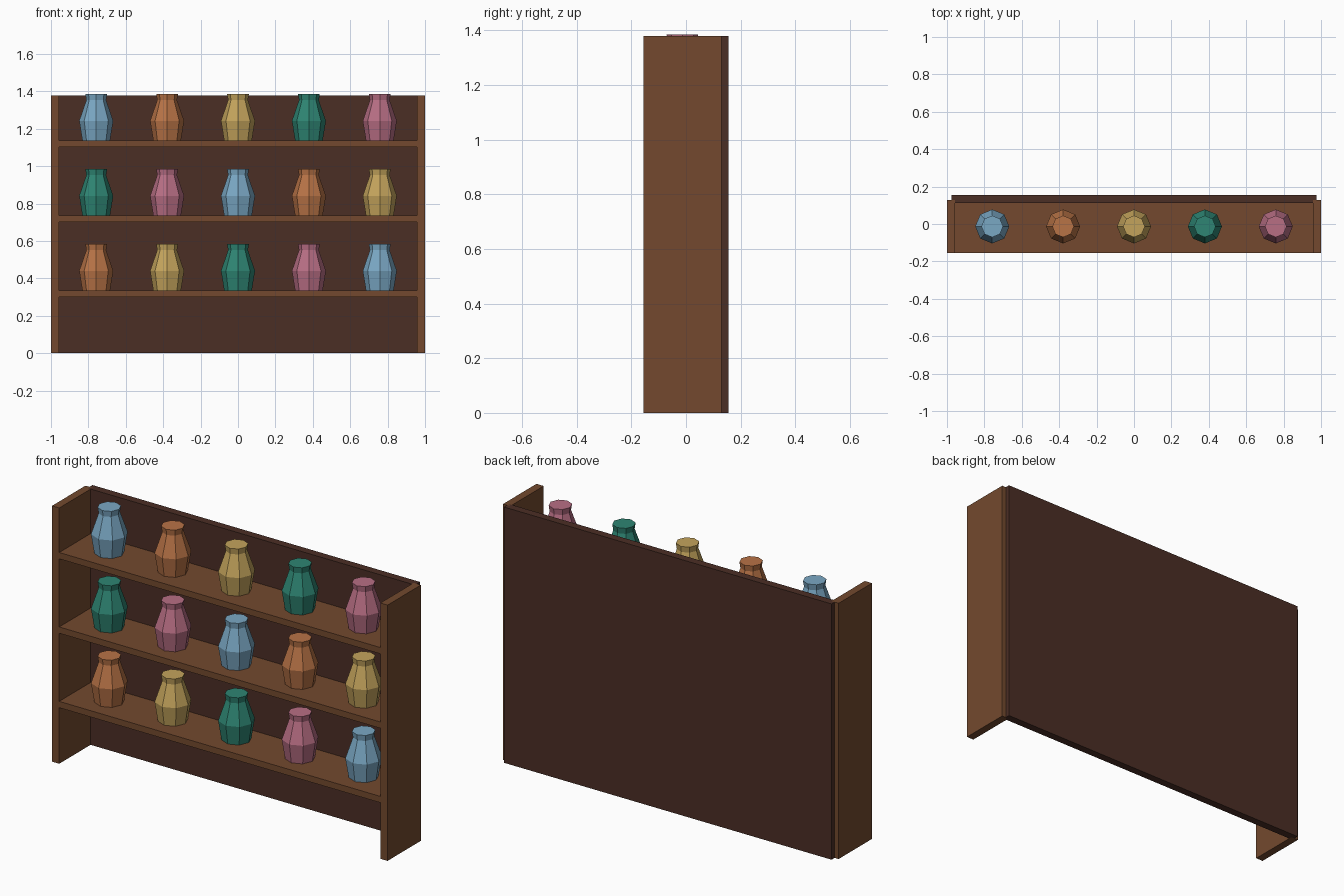
import bpy, bmesh, math

if "Cube" in bpy.data.objects:
    bpy.data.objects.remove(bpy.data.objects["Cube"])


def material(name, rgb):
    m = bpy.data.materials.new(name)
    m.diffuse_color = (*[(c / 255 / 12.92 if c < 11 else ((c / 255 + 0.055) / 1.055) ** 2.4) for c in rgb], 1)
    m.use_nodes = True
    m.node_tree.nodes["Principled BSDF"].inputs["Base Color"].default_value = m.diffuse_color
    return m


wood = material("warm wood", (115, 73, 46))
dark = material("dark wood", (75, 46, 37))
glazes = {
    "blue": material("blue glaze", (122, 168, 196)),
    "orange": material("orange glaze", (184, 115, 70)),
    "yellow": material("yellow glaze", (196, 164, 92)),
    "green": material("green glaze", (46, 133, 115)),
    "pink": material("pink glaze", (184, 110, 132)),
}


def finish(name, bm, mat):
    bmesh.ops.recalc_face_normals(bm, faces=bm.faces)
    mesh = bpy.data.meshes.new(name)
    bm.to_mesh(mesh)
    bm.free()
    mesh.materials.append(mat)
    ob = bpy.data.objects.new(name, mesh)
    bpy.context.collection.objects.link(ob)
    return ob


def box(name, lo, hi, mat):
    bm = bmesh.new()
    bmesh.ops.create_cube(bm, size=1)
    for v in bm.verts:
        v.co = [(a + b) / 2 + c * (b - a) for a, b, c in zip(lo, hi, v.co)]
    return finish(name, bm, mat)


# Lathed faceted vase: (radius, height) rings, capped at both ends
PROFILE = [(0.074, 0), (0.091, 0.105), (0.053, 0.215), (0.058, 0.247)]
SIDES = 8


def vase(name, x, y, z, mat):
    bm = bmesh.new()
    rings = []
    for r, h in PROFILE:
        rings.append([bm.verts.new((x + r * math.sin(a), y - r * math.cos(a), z + h))
                      for a in (math.tau * i / SIDES for i in range(SIDES))])
    for low, high in zip(rings, rings[1:]):
        for i in range(SIDES):
            j = (i + 1) % SIDES
            bm.faces.new((low[i], low[j], high[j], high[i]))
    bm.faces.new(rings[0])
    bm.faces.new(rings[-1])
    return finish(name, bm, mat)


# Cabinet: side panels and back panel
for side, s in (("left", -1), ("right", 1)):
    xs = sorted((s * 0.957, s))
    box(side + "_side_panel", (xs[0], -0.155, 0), (xs[1], 0.129, 1.378), wood)
box("back_panel", (-0.976, 0.112, 0), (0.976, 0.155, 1.378), dark)

# Shelves with a row of vases on each
rows = [
    (0.336, "orange yellow green pink blue"),
    (0.737, "green pink blue orange yellow"),
    (1.138, "blue orange yellow green pink"),
]
for n, (top, colours) in enumerate(rows, 1):
    box(f"shelf_{n}", (-0.957, -0.155, top - 0.034), (0.957, 0.112, top), wood)
    for i, colour in enumerate(colours.split()):
        vase(f"vase_{n}_{i + 1}", (i - 2) * 0.379, -0.013, top, glazes[colour])
